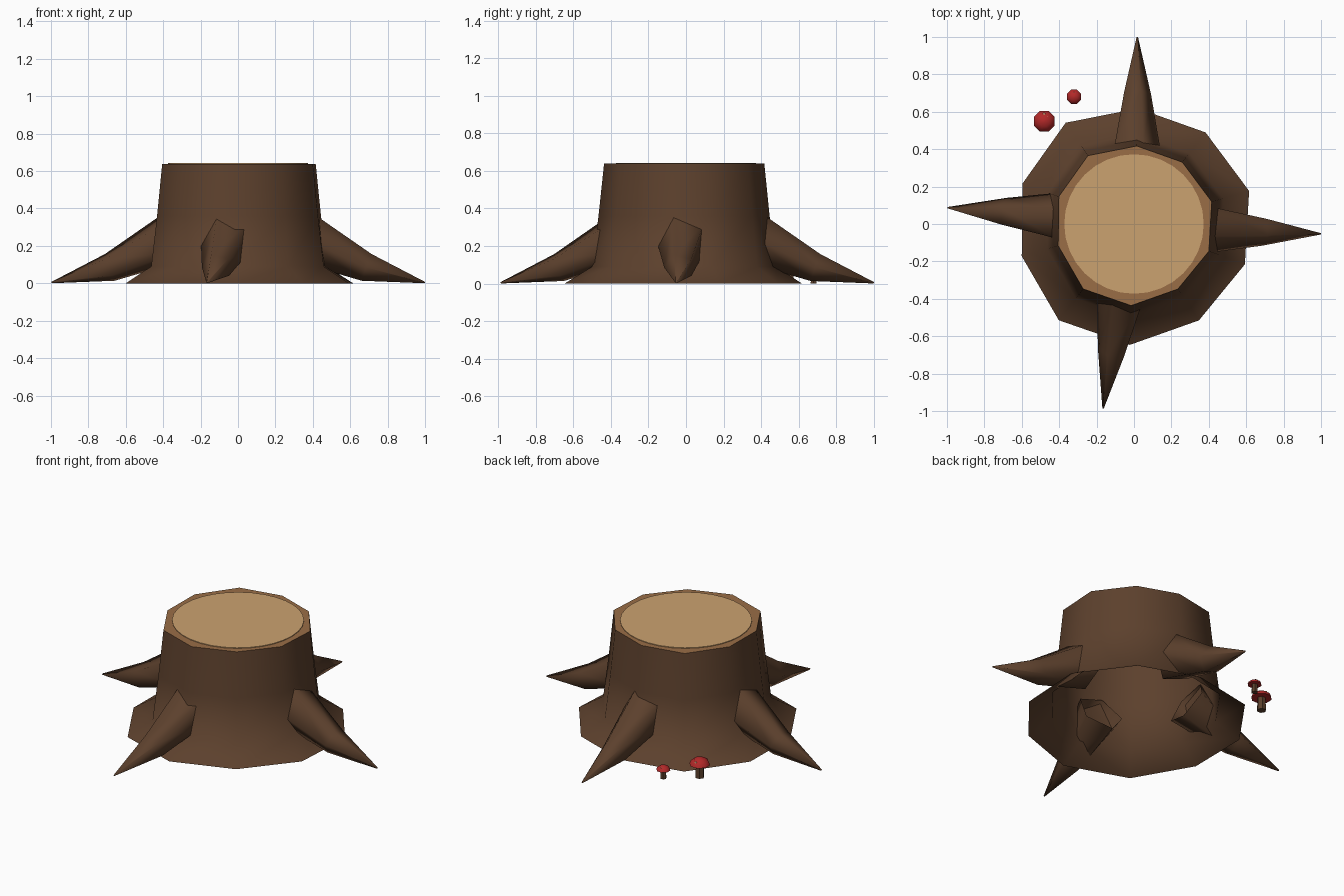
import bpy, bmesh, math
from mathutils import Vector

if "Cube" in bpy.data.objects:
    bpy.data.objects.remove(bpy.data.objects["Cube"])


def mat(name, rgb):
    m = bpy.data.materials.new(name)
    m.diffuse_color = (*rgb, 1)
    m.use_nodes = True
    m.node_tree.nodes["Principled BSDF"].inputs["Base Color"].default_value = m.diffuse_color
    return m


BARK = mat("bark_brown", (0.108, 0.052, 0.026))
RIM = mat("rim_wood", (0.32, 0.155, 0.062))
WOOD = mat("cut_wood", (0.60, 0.36, 0.16))
RED = mat("cap_red", (0.45, 0.022, 0.022))
SPOT = mat("spot_cream", (0.72, 0.50, 0.25))


def loft(name, rings, mats, smooth, cap_start=False, cap_end=False, cap_mat=0):
    """Skin a list of point rings; optional end caps."""
    bm = bmesh.new()
    vs = [[bm.verts.new(p) for p in r] for r in rings]
    n = len(rings[0])
    for a, b in zip(vs, vs[1:]):
        for i in range(n):
            j = (i + 1) % n
            bm.faces.new((a[i], a[j], b[j], b[i]))
    if cap_start:
        bm.faces.new(vs[0][::-1])
    if cap_end:
        bm.faces.new(vs[-1]).material_index = cap_mat
    me = bpy.data.meshes.new(name)
    bm.to_mesh(me)
    bm.free()
    for m in mats:
        me.materials.append(m)
    ob = bpy.data.objects.new(name, me)
    bpy.context.collection.objects.link(ob)
    bpy.ops.object.select_all(action='DESELECT')
    ob.select_set(True)
    bpy.context.view_layer.objects.active = ob
    if smooth:
        bpy.ops.object.shade_smooth_by_angle(angle=math.radians(smooth))
    return ob


def ring(r, z, n, x=0, y=0, start=0, wobble=None):
    pts = []
    for i in range(n):
        a = math.radians(start) + math.tau * i / n
        k = r * (wobble[i] if wobble else 1)
        pts.append((x + k * math.cos(a), y + k * math.sin(a), z))
    return pts


# Trunk: uneven ten-sided shell, flared at the foot and open below
wob = [1.01, 0.98, 0.975, 1.03, 1.0, 0.985, 1.03, 1.02, 0.98, 0.995]
profile = [(0.634, 0), (0.49, 0.09), (0.457, 0.36), (0.428, 0.638)]
loft("trunk", [ring(r, z, 10, start=16, wobble=wob) for r, z in profile],
     [BARK, RIM], 60, cap_end=True, cap_mat=1)

# Pale cut face on top
loft("cut_face", [ring(0.373, 0.636, 32), ring(0.373, 0.642, 32)], [WOOD], 30,
     cap_end=True)


# Roots: bent five-sided cones, open at the inner end
def root(name, azimuth):
    a = math.radians(azimuth)
    out = Vector((math.cos(a), math.sin(a), 0))
    side = Vector((-out.y, out.x, 0))
    path = [(0.37, 0.237, 0.14), (0.69, 0.085, 0.08), (1.0, 0.004, 0.004)]
    slopes = [(0.32, -0.152), (0.63, -0.233), (0.31, -0.081)]
    rings = []
    for (d, z, r), (sx, sz) in zip(path, slopes):
        t = (out * sx + Vector((0, 0, sz))).normalized()
        up = t.cross(side)
        c = out * d + Vector((0, 0, z))
        rings.append([c + r * (side * math.cos(b) + up * math.sin(b))
                      for b in (math.pi + math.tau * i / 5 for i in range(5))])
    loft(name, rings, [BARK], 80, cap_end=True)


for name, az in (("right_root", -3), ("back_root", 89),
                 ("left_root", 175), ("front_root", 260.5)):
    root(name, az)


# Mushrooms: stem, eight-sided domed cap and spots
def mushroom(name, x, y, r, h, spots):
    loft(name + "_stem", [ring(r * 0.45, 0, 6, x, y), ring(r * 0.4, h, 6, x, y)],
         [BARK], 0, cap_start=True)
    dome = [(1.0, 0), (0.85, 0.35), (0.5, 0.6), (0.12, 0.7)]
    loft(name + "_cap", [ring(r * k, h + r * z, 8, x, y, 22.5) for k, z in dome],
         [RED], 60, cap_start=True, cap_end=True)
    for i, (dx, dy) in enumerate(spots):
        z = h + r * (0.72 - 0.45 * math.hypot(dx, dy))
        sx, sy = x + dx * r, y + dy * r
        loft(f"{name}_spot_{i + 1}",
             [ring(r * 0.17, z - 0.006, 6, sx, sy), ring(r * 0.12, z + 0.002, 6, sx, sy)],
             [SPOT], 0, cap_end=True)


mushroom("large_mushroom", -0.48, 0.55, 0.06, 0.08, [(0, 0.6), (0.25, 0.35)])
mushroom("small_mushroom", -0.32, 0.68, 0.041, 0.052, [(0, 0.5)])
